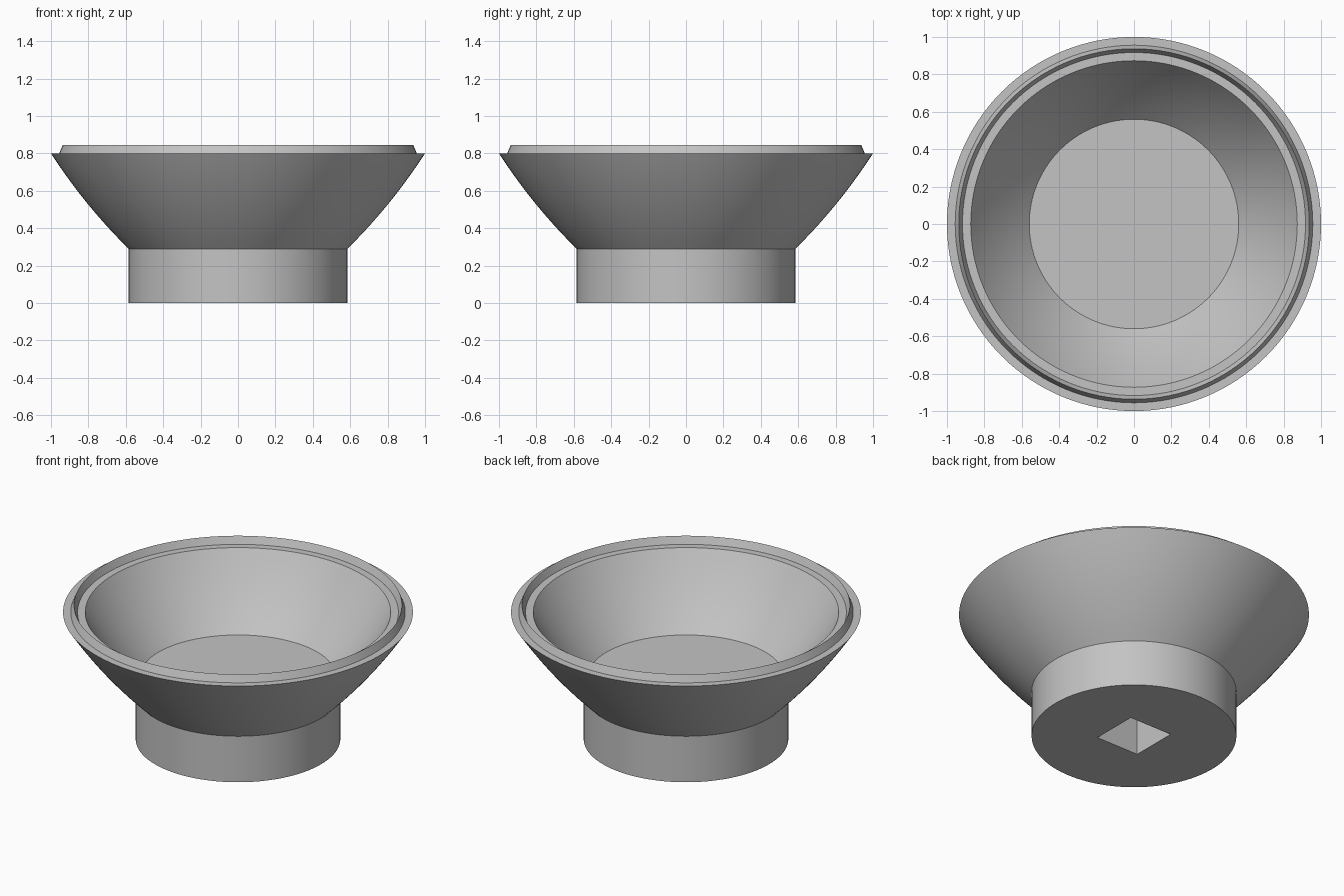
import bpy, bmesh, math
from mathutils import Vector

if "Cube" in bpy.data.objects:
    bpy.data.objects.remove(bpy.data.objects["Cube"], do_unlink=True)

SEGMENTS = 128

grey = bpy.data.materials.new("plain_grey")
grey.use_nodes = True
colour = (0.55, 0.55, 0.55, 1)
grey.diffuse_color = colour
grey.node_tree.nodes["Principled BSDF"].inputs["Base Color"].default_value = colour


def bowed(start, end, bulge, steps=10):
    """Profile points from start to end, bowed outward and downward."""
    a, b = Vector(start), Vector(end)
    d = (b - a).normalized()
    side = Vector((d.y, -d.x))
    points = []
    for i in range(steps + 1):
        t = i / steps
        points.append(tuple(a.lerp(b, t) + side * bulge * 4 * t * (1 - t)))
    return points


def lathe(name, profile):
    """Spin a radius-height profile around the vertical axis."""
    bm = bmesh.new()
    verts = [bm.verts.new((r, 0, z)) for r, z in profile]
    edges = [bm.edges.new(pair) for pair in zip(verts, verts[1:])]
    bmesh.ops.spin(bm, geom=verts + edges, cent=(0, 0, 0), axis=(0, 0, 1),
                   angle=math.tau, steps=SEGMENTS, use_duplicate=False)
    bmesh.ops.remove_doubles(bm, verts=bm.verts, dist=0.0005)
    bmesh.ops.recalc_face_normals(bm, faces=bm.faces)
    mesh = bpy.data.meshes.new(name)
    bm.to_mesh(mesh)
    bm.free()
    obj = bpy.data.objects.new(name, mesh)
    bpy.context.collection.objects.link(obj)
    mesh.materials.append(grey)
    return obj


# Foot, flared wall, pointed ridge on the rim, hollow and flat floor
outer_wall = bowed((0.585, 0.29), (1.0, 0.8), 0.018)
ridge = [(0.956, 0.8), (0.937, 0.845), (0.917, 0.8)]
inner_wall = bowed((0.56, 0.395), (0.873, 0.8), 0.014)[::-1]
bowl = lathe("flared_bowl",
             [(0, 0), (0.585, 0)] + outer_wall + ridge + inner_wall + [(0, 0.395)])

# Square socket in the underside
depth, width = 0.29, 0.296
bpy.ops.mesh.primitive_cube_add(size=1, location=(0, 0, depth / 2 - 0.05))
cutter = bpy.context.object
cutter.name = "socket_cutter"
cutter.scale = (width, width, depth + 0.1)
cutter.hide_render = True
cutter.data.materials.append(grey)

socket = bowl.modifiers.new("square_socket", 'BOOLEAN')
socket.operation = 'DIFFERENCE'
socket.solver = 'EXACT'
socket.object = cutter

bpy.ops.object.select_all(action='DESELECT')
bowl.select_set(True)
bpy.context.view_layer.objects.active = bowl
bpy.ops.object.modifier_apply(modifier=socket.name)
bpy.data.objects.remove(cutter, do_unlink=True)
bpy.ops.object.shade_smooth_by_angle(angle=math.radians(30))
